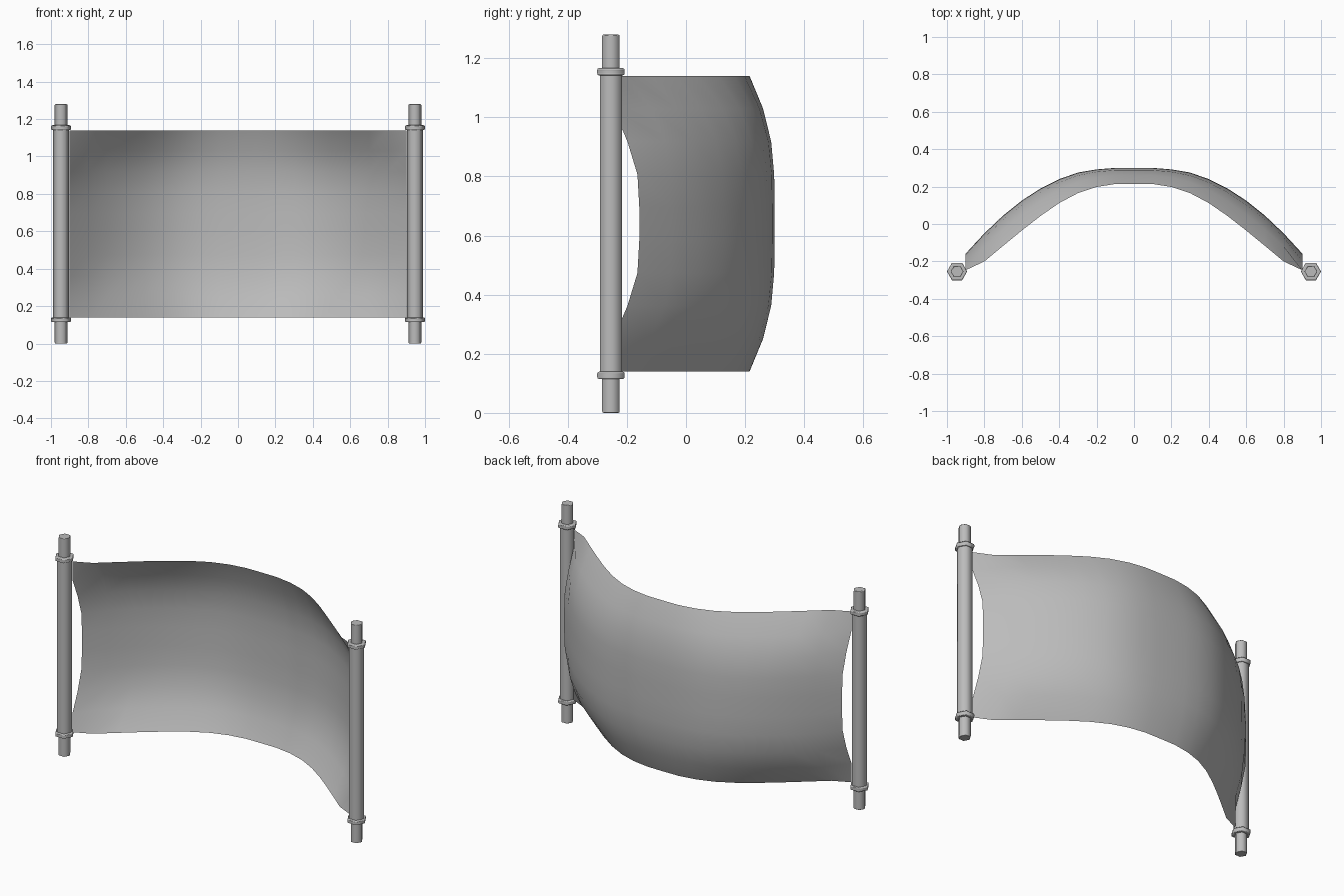
import bpy
import math

cube = bpy.data.objects.get("Cube")
if cube:
    bpy.data.objects.remove(cube)

grey = bpy.data.materials.new("plain_grey")
grey.use_nodes = True
colour = (0.5, 0.5, 0.5, 1)
grey.diffuse_color = colour
grey.node_tree.nodes["Principled BSDF"].inputs["Base Color"].default_value = colour

POLE_X, POLE_Y, HEIGHT = 0.946, -0.254, 1.28
BOTTOM, TOP, HALF = 0.14, 1.14, 0.9


def smooth(obj, angle):
    bpy.ops.object.select_all(action="DESELECT")
    obj.select_set(True)
    bpy.context.view_layer.objects.active = obj
    bpy.ops.object.shade_smooth_by_angle(angle=math.radians(angle))


def hex_rod(name, x, low, high, radius, bevel):
    """Six-sided upright rod with softened rims."""
    bpy.ops.mesh.primitive_cylinder_add(
        vertices=6, radius=radius, depth=high - low,
        location=(x, POLE_Y, (low + high) / 2), rotation=(0, 0, math.pi / 6))
    rod = bpy.context.object
    rod.name = name
    rod.data.materials.append(grey)
    smooth(rod, 65)
    mod = rod.modifiers.new("soft_rims", "BEVEL")
    mod.width = bevel
    mod.segments = 2
    mod.limit_method = "ANGLE"
    mod.angle_limit = math.radians(70)
    mod.harden_normals = True


# Poles: thin core with tips, thicker sleeve, two collars each
for side, sign in (("left", 1), ("right", -1)):
    x = sign * POLE_X
    hex_rod(side + "_pole_core", x, 0, HEIGHT, 0.034, 0.005)
    hex_rod(side + "_pole_sleeve", x, 0.13, 1.15, 0.043, 0.003)
    for level, z in (("lower", 0.127), ("upper", 1.154)):
        hex_rod(f"{side}_{level}_collar", x, z - 0.013, z + 0.013, 0.054, 0.008)

# Cloth: depth along the hem and at mid height, from the centre outwards
hem = [0.215, 0.214, 0.198, 0.165, 0.112, 0.043, -0.035, -0.117, -0.2, -0.247]
belly = [0.3, 0.3, 0.292, 0.275, 0.24, 0.19, 0.125, 0.045, -0.05, -0.158]
# Share of the belly reached on each row, from hem to middle
fill = [0, 0.54, 0.86, 0.98, 1]
edge_fill = [0, 0.02, 0.55, 0.93, 1]
ROWS, COLS = 10, 19

verts = []
for r in range(ROWS):
    step = min(r, ROWS - 1 - r)
    for c in range(COLS):
        k = abs(c - 9)
        share = (edge_fill if k == 9 else fill)[step]
        y = hem[k] + (belly[k] - hem[k]) * share
        verts.append((HALF * (c - 9) / 9, y, BOTTOM + (TOP - BOTTOM) * r / (ROWS - 1)))
faces = []
for r in range(ROWS - 1):
    for c in range(COLS - 1):
        a = r * COLS + c
        faces.append((a, a + 1, a + COLS + 1, a + COLS))

mesh = bpy.data.meshes.new("cloth_panel")
mesh.from_pydata(verts, [], faces)
mesh.materials.append(grey)
cloth = bpy.data.objects.new("cloth_panel", mesh)
bpy.context.collection.objects.link(cloth)
smooth(cloth, 60)
